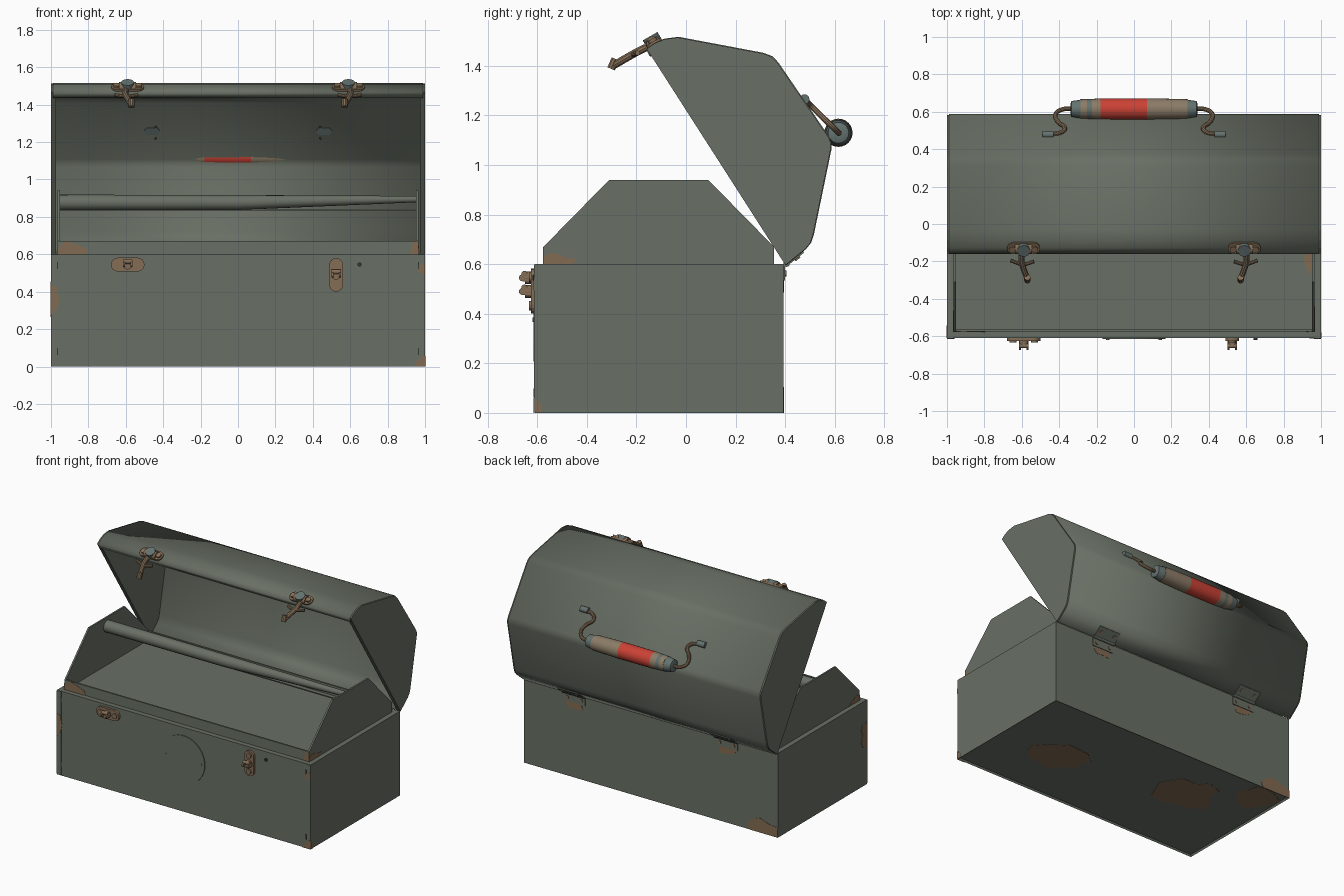
import bpy, bmesh, math, random
from mathutils import Vector as V

if "Cube" in bpy.data.objects:
    bpy.data.objects.remove(bpy.data.objects["Cube"])
random.seed(4)

def mat(name, c):
    m = bpy.data.materials.new(name)
    m.diffuse_color = (*c, 1)
    m.use_nodes = True
    m.node_tree.nodes["Principled BSDF"].inputs["Base Color"].default_value = m.diffuse_color
    return m

GREEN = mat("olive_grey_paint", (.140, .160, .129))
RUST = mat("rust_brown", (.225, .145, .085))
BRASS = mat("worn_brass", (.23, .155, .092))
WOOD = mat("worn_wood", (.26, .20, .135))
RED = mat("red_paint", (.60, .054, .036))
STEEL = mat("blue_grey_steel", (.125, .17, .16))
DARK = mat("dark_metal", (.035, .038, .034))
X, Y, Z = V((1, 0, 0)), V((0, 1, 0)), V((0, 0, 1))

def finish(name, bm, *mats, smooth=False):
    bmesh.ops.recalc_face_normals(bm, faces=bm.faces)
    me = bpy.data.meshes.new(name)
    bm.to_mesh(me)
    bm.free()
    for m in mats:
        me.materials.append(m)
    o = bpy.data.objects.new(name, me)
    bpy.context.collection.objects.link(o)
    if smooth:
        shade(o)
    return o

def shade(o):
    bpy.ops.object.select_all(action='DESELECT')
    o.select_set(True)
    bpy.context.view_layer.objects.active = o
    bpy.ops.object.shade_smooth_by_angle(angle=math.radians(35))

def plate(name, pts, origin, u, v, thick, m):
    """Flat outline in the u, v plane, extruded along u x v."""
    bm = bmesh.new()
    o = V(origin)
    f = bm.faces.new([bm.verts.new(o + u * a + v * b) for a, b in pts])
    r = bmesh.ops.extrude_face_region(bm, geom=[f])
    bmesh.ops.translate(bm, vec=u.cross(v).normalized() * thick,
                        verts=[e for e in r['geom'] if isinstance(e, bmesh.types.BMVert)])
    return finish(name, bm, m)

def box(name, lo, hi, m):
    return plate(name, [(lo[0], lo[1]), (hi[0], lo[1]), (hi[0], hi[1]), (lo[0], hi[1])],
                 (0, 0, lo[2]), X, Y, hi[2] - lo[2], m)

def stadium(l, r, n=8):
    return [(s * (l - r) + r * math.cos(a), r * math.sin(a)) for s, a0 in ((1, -90), (-1, 90))
            for a in (math.radians(a0 + 180 * i / n) for i in range(n + 1))]

def circle(r, n=32):
    return [(r * math.cos(2 * math.pi * i / n), r * math.sin(2 * math.pi * i / n)) for i in range(n)]

def rust(origin, u, v, c, r, lim):
    """Irregular thin rust patch, clamped to the limits of its panel."""
    pts = []
    for i in range(14):
        k, a = random.uniform(.7, 1.1), 2 * math.pi * i / 14
        p = (min(max(c[0] + r[0] * k * math.cos(a), lim[0]), lim[1]),
             min(max(c[1] + r[1] * k * math.sin(a), lim[2]), lim[3]))
        if p not in pts:
            pts.append(p)
    plate("rust_patch", pts, origin, u, v, .003, RUST)

def tube(name, pts, r, m):
    cu = bpy.data.curves.new(name, 'CURVE')
    cu.dimensions, cu.bevel_depth, cu.bevel_resolution, cu.use_fill_caps = '3D', r, 3, True
    s = cu.splines.new('BEZIER')
    s.bezier_points.add(len(pts) - 1)
    for b, p in zip(s.bezier_points, pts):
        b.co = p
        b.handle_left_type = b.handle_right_type = 'AUTO'
    cu.resolution_u = 6
    cu.materials.append(m)
    o = bpy.data.objects.new(name, cu)
    bpy.context.collection.objects.link(o)
    bpy.ops.object.select_all(action='DESELECT')
    o.select_set(True)
    bpy.context.view_layer.objects.active = o
    bpy.ops.object.convert(target='MESH')
    shade(bpy.context.object)

def lathe(name, rings, mats, idx=None, n=24):
    """Rings of (x, y, z, radius) around the x direction, one material index per band."""
    bm = bmesh.new()
    vs = [[bm.verts.new((x, y + a, z + b)) for a, b in circle(r, n)] for x, y, z, r in rings]
    for k in range(len(vs) - 1):
        for i in range(n):
            j = (i + 1) % n
            f = bm.faces.new((vs[k][i], vs[k][j], vs[k + 1][j], vs[k + 1][i]))
            f.material_index = idx[k] if idx else 0
    for end, k in ((vs[0], 0), (vs[-1], -1)):
        bm.faces.new(end).material_index = idx[k] if idx else 0
    return finish(name, bm, *mats, smooth=True)

# Base box with recessed bottom
bm = bmesh.new()
bmesh.ops.create_cube(bm, size=1)
for v in bm.verts:
    v.co = (v.co.x * 2, -.108 + v.co.y * 1.004, .3 + v.co.z * .6)
bm.normal_update()
bmesh.ops.inset_region(bm, faces=[f for f in bm.faces if f.normal.z < -.9], thickness=.012)
bmesh.ops.translate(bm, vec=(0, 0, .012), verts=[v for v in bm.verts if abs(v.co.x) < .995])
finish("base_box", bm, GREEN)

# Inner tray: end panels with chamfered tops, front and back walls
panel = [(-.575, .55), (.355, .55), (.355, .67), (.09, .94), (-.31, .94), (-.575, .67)]
for x in (-.965, .953):
    plate("tray_end_panel", panel, (x, 0, 0), Y, Z, .012, GREEN)
box("tray_front_wall", (-.96, -.575, .55), (.96, -.563, .67), GREEN)
box("tray_back_wall", (-.96, .343, .55), (.96, .355, .67), GREEN)

# Tapered bar between the end panels
lathe("tray_bar", [(-.955, -.11, .877, .042), (0, -.11, .877, .04), (.955, -.11, .895, .017)], [GREEN], n=16)
box("tray_bar_fin", (-.955, -.113, .835), (.955, -.107, .842), GREEN)

# Lid shell, end caps and rims
prof = [(-.155, 1.465), (-.125, 1.487), (-.085, 1.504), (-.03, 1.511), (.31, 1.447), (.345, 1.434),
        (.368, 1.41), (.573, 1.11), (.581, 1.09), (.581, 1.065), (.51, .72), (.50, .69), (.48, .665), (.40, .60)]
bm = bmesh.new()
rows = [[bm.verts.new((x, y, z)) for x in (-.99, .99)] for y, z in [(-.14, 1.44)] + prof]
for a, b in zip(rows, rows[1:]):
    bm.faces.new((a[0], a[1], b[1], b[0]))
shell = finish("lid_shell", bm, GREEN)
s = shell.modifiers.new("thickness", 'SOLIDIFY')
s.thickness, s.offset = .012, 0
shade(shell)
c = V((0, .25, 1.1))
rim = [(y + (y - .25) * .008, z + (z - 1.1) * .008) for y, z in prof]
for x in (-1, .972):
    plate("lid_end_cap", rim, (x, 0, 0), Y, Z, .028, GREEN)

# Front round plate, rivets and small slots
plate("round_plate", circle(.168, 48), (0, -.61, .375), X, Z, .006, GREEN)
for x, z, r in ((-.14, .375, .009), (.14, .375, .009), (.65, .545, .011)):
    plate("front_rivet", circle(r, 12), (x, -.61, z), X, Z, .009, DARK if x > .5 else GREEN)
for s in (-1, 1):
    box("corner_strip", (s * .982 - .018, -.613, .005), (s * .982 + .018, -.609, .598), GREEN)
    for z in (.08, .54):
        box("corner_slot", (s * .965 - .003, -.615, z - .018), (s * .965 + .003, -.609, z + .018), DARK)
    for z in (1.22, 1.28):
        t = (1.41 - z) / .3
        plate("lid_rivet", circle(.006, 8), (s * .44, .355 + t * .205, z), X, Z, .006, DARK)

# Catches on the front: left one lies level, right one hangs down
for x, z, u, v in ((-.59, .545, X, Z), (.525, .49, Z, -X)):
    p = V((x, -.61, z))
    plate("catch_plate", stadium(.09, .037), p, u, v, .016, BRASS)
    for d in (-.057, 0, .057):
        plate("catch_stud", circle(.019 if d else .026, 16), p + u * d, u, v, .024 if d else .04, BRASS)
    for d in (-.02, .02):
        plate("catch_side", stadium(.031, .014), (x + d - .005, -.643, z), Y, Z, .01, BRASS)
    lathe("catch_roller", [(x - .025, -.652, z + .016, .012), (x + .025, -.652, z + .016, .012)], [BRASS], n=12)

# Lid latches with swinging hooks
for s in (-1, 1):
    x = s * .59
    plate("latch_plate", stadium(.088, .034), (x, -.125, 1.486), X, V((0, .87, .5)), .014, BRASS)
    for d in (-.06, .06):
        plate("latch_rivet", circle(.018, 12), (x + d, -.128, 1.489), X, V((0, .87, .5)), .022, BRASS)
    lathe("latch_barrel", [(x - .045, -.13, 1.49, .03), (x + .045, -.13, 1.49, .03)], [BRASS])
    plate("latch_cap", circle(.034, 20), (x, -.128, 1.49), X, V((0, .87, .5)), .034, STEEL)
    tube("latch_arm", [(x + s * .005, -.13, 1.487), (x + s * .012, -.19, 1.46), (x, -.24, 1.432),
                       (x - s * .02, -.292, 1.402)], .016, BRASS)
    tube("latch_tip", [(x - s * .02, -.285, 1.428), (x - s * .02, -.302, 1.388)], .017, BRASS)
    tube("latch_prong", [(x + s * .07, -.195, 1.452), (x, -.215, 1.445), (x - s * .055, -.20, 1.452)], .01, BRASS)

# Carrying handle: wooden grip with a red band and steel ends
grip = [(-.34, .028), (-.335, .042), (-.285, .05), (-.285, .052), (-.25, .053), (-.225, .054), (-.18, .056),
        (.07, .057), (.22, .054), (.25, .053), (.285, .052), (.285, .05), (.335, .042), (.34, .028)]
lathe("handle_grip", [(x, .615, 1.13, r) for x, r in grip], [WOOD, STEEL, RED],
      [1, 1, 1, 0, 1, 0, 2, 0, 0, 0, 1, 1, 1])
n_lid = V((0, .825, .565))
t_lid = V((0, -.565, .825))
for s in (-1, 1):
    tube("handle_wire", [(s * .32, .615, 1.13), (s * .385, .612, 1.133), (s * .42, .585, 1.16), (s * .405, .545, 1.198),
                         (s * .37, .515, 1.228), (s * .385, .492, 1.25), (s * .455, .478, 1.263)], .012, BRASS)
    lathe("handle_eye", [(s * .46 - .03, .478, 1.265, .02), (s * .46 + .03, .478, 1.265, .02)], [STEEL], n=16)
    plate("handle_foot", stadium(.04, .024), (s * .46, .468, 1.262), X, -t_lid, -.01, STEEL)

# Back hinges
for s in (-1, 1):
    x = s * .6
    lathe("hinge_pin", [(x - .09, .406, .602, .013), (x + .09, .406, .602, .013)], [GREEN], n=12)
    box("hinge_lower_leaf", (x - .085, .393, .535), (x + .085, .400, .6), GREEN)
    plate("hinge_upper_leaf", [(-.085, 0), (.085, 0), (.085, .085), (-.085, .085)], (x, .405, .60),
          X, V((0, .78, .62)), -.008, GREEN)
    for d in (-.055, .055):
        plate("hinge_screw", circle(.012, 12), (x + d, .397, .563), -X, Z, .008, BRASS)
        plate("hinge_screw", circle(.012, 12), (x + d, .445, .629), X, V((0, .78, .62)), -.012, BRASS)

# Rust patches on front, back, sides, tray and bottom
fl = (-1, 1, 0, .6)
for c, r in (((-1, .36), (.055, .1)), ((1, .0), (.065, .06)), ((1, .52), (.04, .025))):
    rust((0, -.612, 0), X, Z, c, r, fl)
for c, r in (((-.9, .61), (.11, .06)), ((.96, .62), (.04, .06))):
    rust((0, -.574, 0), X, Z, c, r, (-.965, .965, .6, .67))
for c, r in (((.6, .52), (.07, .04)), ((-.6, .52), (.08, .04)), ((-.9, .02), (.19, .08))):
    rust((0, .393, 0), -X, Z, (-c[0], c[1]), r, fl)
rust((.964, 0, 0), Y, Z, (-.53, .6), (.09, .045), (-.575, .355, .6, .67))
rust((.999, 0, 0), Y, Z, (-.61, .02), (.03, .045), (-.61, .394, 0, .6))
rust((-.964, 0, 0), -Y, Z, (.55, .6), (.1, .05), (-.355, .575, .6, .67))
rust((-.999, 0, 0), -Y, Z, (.61, .36), (.07, .1), (-.394, .61, 0, .6))
rust((0, 0, .599), X, Y, (.94, -.2), (.03, .07), (-.95, .953, -.56, .34))
for c, r in (((.51, -.16), (.22, .17)), ((-.45, -.01), (.24, .2)), ((-.845, .24), (.16, .15))):
    rust((0, 0, .013), X, -Y, (c[0], -c[1]), r, (-.985, .985, -.38, .595))
